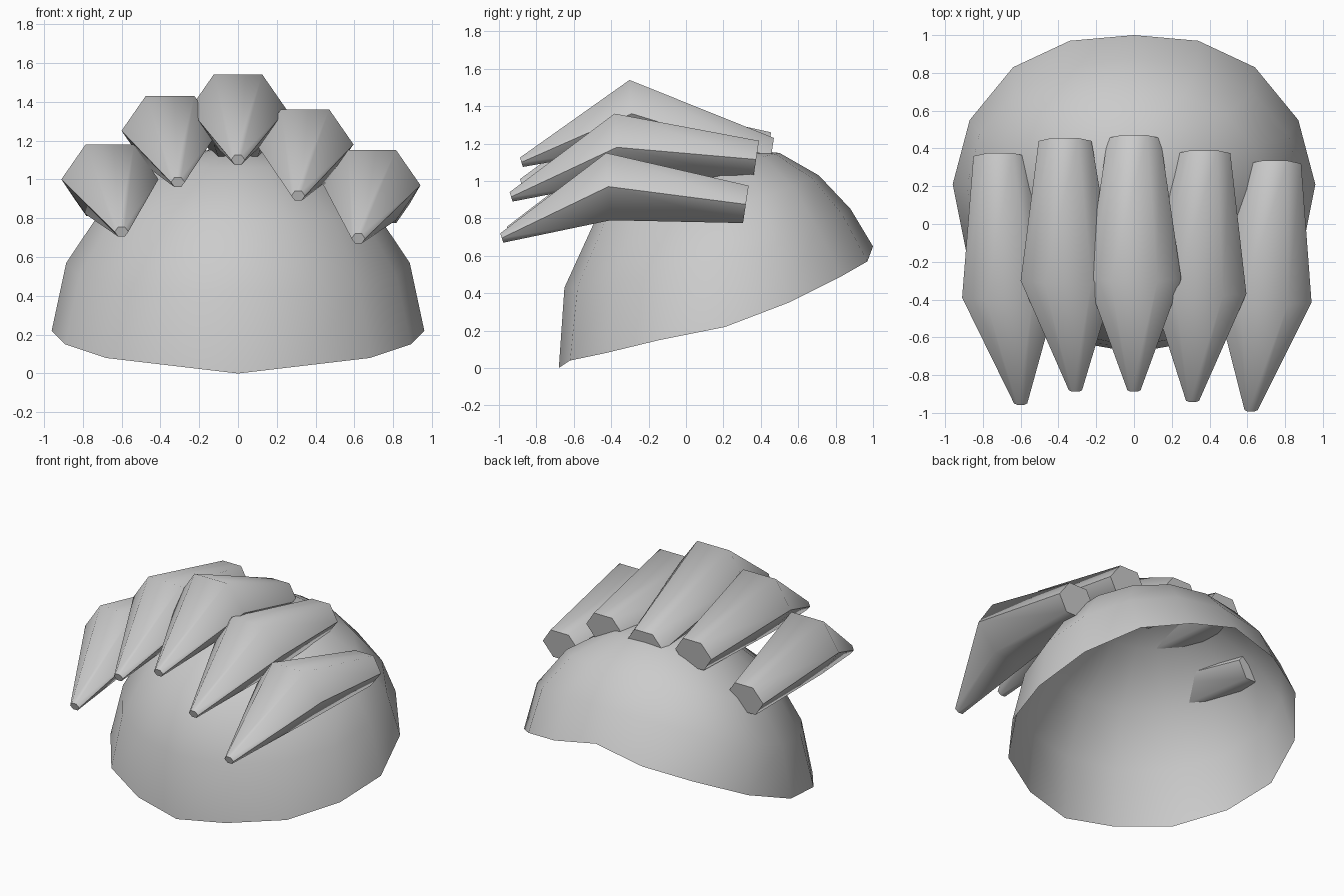
import bpy, math
from mathutils import Vector

if "Cube" in bpy.data.objects:
    bpy.data.objects.remove(bpy.data.objects["Cube"])


def make(name, verts, faces, angle):
    me = bpy.data.meshes.new(name)
    me.from_pydata(verts, [], faces)
    me.update()
    ob = bpy.data.objects.new(name, me)
    bpy.context.collection.objects.link(ob)
    bpy.ops.object.select_all(action='DESELECT')
    ob.select_set(True)
    bpy.context.view_layer.objects.active = ob
    bpy.ops.object.shade_smooth_by_angle(angle=math.radians(angle))
    return ob


# Cap: open 16-sided dome, rim given front to back on one side, mirrored
N = 16
rim = [(0, -.68, 0), (.34, -.62, .04), (.68, -.43, .08), (.89, -.14, .15),
       (.96, .21, .22), (.87, .55, .35), (.64, .83, .49), (.34, .97, .57),
       (0, 1.0, .65)]
verts = rim + [(-x, y, z) for x, y, z in rim[7:0:-1]]
# rings above: half width, then (front, side, back) for y and z
rings = [(.885, (-.65, .20, .88), (.43, .57, .85)),
         (.69, (-.49, .19, .71), (.78, .86, 1.03)),
         (.375, (-.17, .18, .50), (1.06, 1.09, 1.15))]


def blend(fsb, c):
    f, s, b = fsb
    return s + (b - f) / 2 * c + ((b + f) / 2 - s) * c * c


for r, ys, zs in rings:
    for i in range(N):
        a = 2 * math.pi * i / N
        c = -math.cos(a)
        verts.append((r * math.sin(a), blend(ys, c), blend(zs, c)))
verts.append((0, .18, 1.18))
faces = []
for k in range(3):
    for i in range(N):
        j = (i + 1) % N
        faces.append((k * N + i, k * N + j, (k + 1) * N + j, (k + 1) * N + i))
for i in range(N):
    faces.append((3 * N + i, 3 * N + (i + 1) % N, 4 * N))
make("cap", verts, faces, 60)


# Locks: hexagonal spikes with a thick bend in the middle
def lock(name, end, mid, tip):
    sections = [(end, .14, .10, .015), (mid, .25, .18, -.012), (tip, .035, .025, -.008)]
    vs = []
    for c, rx, rz, lean in sections:
        for i in range(6):
            a = math.pi / 3 * i
            s = math.sin(a) / math.sin(math.pi / 3)
            vs.append(Vector(c) + Vector((rx * math.cos(a), lean * s, rz * s)))
    fs = [tuple(range(5, -1, -1)), tuple(range(12, 18))]
    for k in (0, 6):
        for i in range(6):
            j = (i + 1) % 6
            fs.append((k + i, k + j, k + 6 + j, k + 6 + i))
    # outward normals: sections run from back to front
    make(name, vs, fs, 65)


lock("lock_far_left", (-.71, .36, .91), (-.66, -.39, 1.00), (-.60, -.95, .73))
lock("lock_left", (-.365, .44, 1.16), (-.35, -.30, 1.25), (-.31, -.88, .985))
lock("lock_center", (0, .455, 1.13), (0, -.29, 1.36), (0, -.88, 1.10))
lock("lock_right", (.37, .375, 1.115), (.345, -.37, 1.18), (.31, -.935, .915))
lock("lock_far_right", (.745, .32, .875), (.69, -.415, .97), (.62, -.985, .695))
